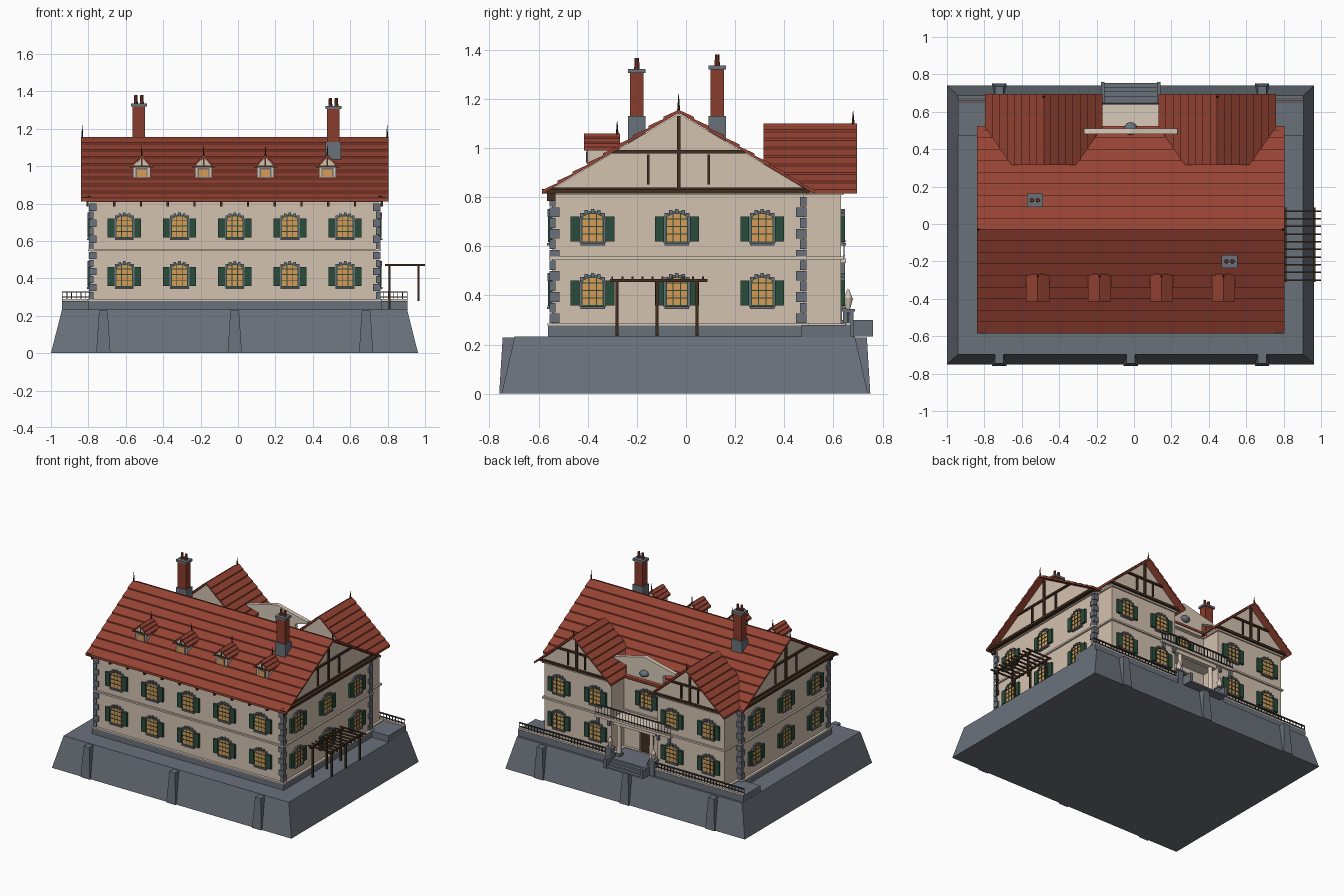
import bpy
import bmesh
from math import radians, pi, sin, cos
from mathutils import Matrix, Vector

default_cube = bpy.data.objects.get("Cube")
if default_cube:
    bpy.data.objects.remove(default_cube, do_unlink=True)


def material(name, *srgb):
    linear = [(c / 255 / 12.92) if c < 11 else ((c / 255 + 0.055) / 1.055) ** 2.4 for c in srgb]
    mat = bpy.data.materials.new(name)
    mat.use_nodes = True
    mat.diffuse_color = (*linear, 1)
    mat.node_tree.nodes["Principled BSDF"].inputs["Base Color"].default_value = (*linear, 1)
    return mat


ROOF = material("roof red", 150, 67, 51)
BRICK = material("brick red", 138, 60, 45)
CREAM = material("cream plaster", 212, 194, 176)
TRIM = material("pale trim", 218, 203, 186)
STONE = material("grey stone", 106, 113, 123)
TIMBER = material("dark timber", 66, 46, 32)
GREEN = material("shutter green", 42, 76, 60)
GLASS = material("amber glass", 216, 156, 88)
IRON = material("dark iron", 62, 62, 64)

CX, CY = -0.0175, -0.033      # house centre
HX, HY = 0.77, 0.513          # half size of main walls
Z0, Z1 = 0.28, 0.825          # wall foot and eaves
FRONT, RIGHT, BACK, LEFT = 0, 90, 180, -90
WORLD = Matrix.Identity(4)
parts = {}


def at(x, y, z=0, angle=0):
    return Matrix.Translation((x, y, z)) @ Matrix.Rotation(radians(angle), 4, 'Z')


def part(name, mat):
    return parts.setdefault(name, (bmesh.new(), mat))[0]


def block(name, mat, xs, ys, zs, m=WORLD, inset=(0, 0)):
    """Box between limits; the top may be drawn in to make a frustum."""
    bm = part(name, mat)
    verts = bmesh.ops.create_cube(bm, size=1)["verts"]
    for v in verts:
        top = v.co.z > 0
        dx, dy = inset if top else (0, 0)
        x = xs[1] - dx if v.co.x > 0 else xs[0] + dx
        y = ys[1] - dy if v.co.y > 0 else ys[0] + dy
        v.co = m @ Vector((x, y, zs[top]))


def prism(name, mat, outline, depth, m=WORLD):
    """Outline in local x and z, pushed out along local -y."""
    bm = part(name, mat)
    near = [bm.verts.new(m @ Vector((x, -depth, z))) for x, z in outline]
    far = [bm.verts.new(m @ Vector((x, 0, z))) for x, z in outline]
    faces = [bm.faces.new(near), bm.faces.new(far[::-1])]
    for i in range(len(near)):
        j = (i + 1) % len(near)
        faces.append(bm.faces.new((near[j], near[i], far[i], far[j])))
    bmesh.ops.recalc_face_normals(bm, faces=faces)


def post(name, mat, x, y, z0, z1, r0, r1=None, sides=10):
    bmesh.ops.create_cone(part(name, mat), cap_ends=True, segments=sides, radius1=r0,
                          radius2=r0 if r1 is None else r1, depth=z1 - z0,
                          matrix=Matrix.Translation((x, y, (z0 + z1) / 2)))


def tiled_roof(name, half, eave, ridge, rows, length, m, lift=0.009):
    """Gable roof with stepped tile courses."""
    side = []
    for i in range(rows):
        low, high = i / rows, (i + 1) / rows
        side.append((half * (1 - low), eave + (ridge - eave) * low + lift))
        side.append((half * (1 - high), eave + (ridge - eave) * high))
    mirrored = [(-x, z) for x, z in side[-2::-1]]
    under = [(-half, eave - 0.008), (0, ridge - 0.012), (half, eave - 0.008)]
    prism(name, ROOF, side + mirrored + under, length, m)


def gable(name, half, z0, z1, m, framed=True):
    """Plaster triangle with timber framing."""
    prism(name + "_wall", CREAM, [(-half, z0), (half, z0), (0, z1)], 0.025, m)
    if not framed:
        return
    out, collar = (-0.037, -0.02), z0 + (z1 - z0) * 0.51
    wide = half * 0.51
    frame = name + "_timber"
    block(frame, TIMBER, (-half, half), out, (z0, z0 + 0.018), m)
    block(frame, TIMBER, (-wide, wide), out, (collar - 0.007, collar + 0.007), m)
    block(frame, TIMBER, (-0.007, 0.007), out, (z0, z1 - 0.01), m)
    for s in (-1, 1):
        x = s * half * 0.23
        block(frame, TIMBER, (x - 0.005, x + 0.005), out, (z0 + 0.03, collar - 0.01), m)


def arch(w, low, spring, rise):
    curve = [(w * cos(a * pi / 6), spring + rise * sin(a * pi / 6)) for a in range(7)]
    return [(-w, low), (w, low)] + curve


def window(m):
    """Arched window with stone surround, glazing bars and shutters."""
    prism("window_surrounds", STONE, arch(0.054, -0.062, 0.036, 0.034), 0.008, m)
    prism("window_frames", GREEN, arch(0.046, -0.06, 0.036, 0.026), 0.011, m)
    prism("window_glass", GLASS, arch(0.041, -0.055, 0.036, 0.021), 0.013, m)
    for x in (-0.015, 0.015):
        block("window_bars", GREEN, (x - 0.002, x + 0.002), (-0.016, 0), (-0.058, 0.055), m)
    for z in (-0.025, 0.005, 0.035):
        block("window_bars", GREEN, (-0.043, 0.043), (-0.016, 0), (z - 0.002, z + 0.002), m)
    block("window_sills", STONE, (-0.05, 0.05), (-0.02, 0), (-0.071, -0.061), m)
    for i in range(5):
        a = pi * (i + 1) / 6
        x, z = 0.05 * cos(a), 0.036 + 0.033 * sin(a)
        block("window_keystones", STONE, (x - 0.007, x + 0.007), (-0.017, 0), (z - 0.008, z + 0.008), m)
    for s in (-1, 1):
        x = s * 0.071
        block("shutters", GREEN, (x - 0.018, x + 0.018), (-0.016, 0), (-0.056, 0.046), m)


def storeys(x, y, angle):
    for z in (0.415, 0.675):
        window(at(x, y, z, angle))


def railing(name, x0, x1, y, z0, z1):
    block(name, IRON, (x0, x1), (y - 0.005, y + 0.005), (z1 - 0.007, z1), WORLD)
    block(name, IRON, (x0, x1), (y - 0.003, y + 0.003), (z0 + 0.01, z0 + 0.015), WORLD)
    count = round((x1 - x0) / 0.025)
    for i in range(count + 1):
        x = x0 + (x1 - x0) * i / count
        block(name, IRON, (x - 0.002, x + 0.002), (y - 0.002, y + 0.002), (z0, z1), WORLD)


# Sloping stone base with buttresses
block("base", STONE, (-1, 0.963), (-0.75, 0.74), (0, 0.233), inset=(0.059, 0.053))
for x in (-0.72, CX, 0.685):
    block("buttresses", STONE, (x - 0.038, x + 0.038), (-0.76, -0.6), (0, 0.228), inset=(0.015, 0.014))
    block("buttresses", STONE, (x - 0.038, x + 0.038), (0.6, 0.75), (0, 0.228), inset=(0.015, 0.014))

# Walls, plinth and moulded courses for the main house and two rear wings
WINGS = ((-0.4825, 0.275), (0.445, 0.275))
volumes = [(CX - HX, CX + HX, CY - HY, CY + HY)]
volumes += [(x - w, x + w, 0.4, 0.63) for x, w in WINGS]
for x0, x1, y0, y1 in volumes:
    block("walls", CREAM, (x0, x1), (y0, y1), (0.235, Z1))
    for name, mat, g, zs in (("plinth", STONE, 0.015, (0.233, 0.278)), ("courses", TRIM, 0.018, (0.278, 0.286)),
                             ("courses", TRIM, 0.012, (0.546, 0.558)), ("courses", TRIM, 0.01, (0.808, 0.82))):
        block(name, mat, (x0 - g, x1 + g), (y0 - g, y1 + g), zs)

# Alternating corner stones
for sx in (-1, 1):
    for sy in (-1, 1):
        for i in range(12):
            a, b = (0.042, 0.026) if i % 2 else (0.026, 0.042)
            x, y, z = CX + sx * (HX + 0.01), CY + sy * (HY + 0.01), 0.288 + i * 0.043
            block("quoins", STONE, sorted((x, x - sx * a)), sorted((y, y - sy * b)), (z, z + 0.039))

# Windows on every side
for i in range(5):
    storeys(CX + (i - 2) * 0.295, CY - HY, FRONT)
for y in (-0.38, -0.037, 0.31):
    storeys(CX + HX, y, RIGHT)
    storeys(CX - HX, y, LEFT)
for x, w in WINGS:
    for s in (-0.15, 0.15):
        storeys(x + s, 0.63, BACK)
window(at(CX, CY + HY, 0.675, BACK))

# Main roof, gables, rafter tails
tiled_roof("main_roof", 0.555, 0.82, 1.155, 9, 1.645, at(-0.84, -0.03, 0, RIGHT))
for name, s, angle in (("right_gable", 1, RIGHT), ("left_gable", -1, LEFT)):
    gable(name, 0.535, 0.822, 1.14, at(CX + s * (HX - 0.02), -0.03, 0, angle))
    block("end_plates", TIMBER, sorted((CX + s * HX, CX + s * (HX + 0.04))), (-0.585, 0.5), (0.815, 0.833))
    post("ridge_finials", TIMBER, CX + s * 0.815, -0.03, 1.14, 1.22, 0.007, 0.001, 6)
for i in range(12):
    x = CX + (i - 5.5) * 0.143
    block("rafter_tails", TIMBER, (x - 0.006, x + 0.006), (-0.565, -0.53), (0.785, 0.822))

# Wing roofs with gables at both ends
for x, w in WINGS:
    tiled_roof("wing_roofs", 0.315, 0.822, 1.1, 8, 0.38, at(x, 0.695))
    gable("wing_gables", 0.3, 0.822, 1.087, at(x, 0.615, 0, BACK))
    gable("wing_inner_gables", 0.3, 0.822, 1.087, at(x, 0.355), False)
    post("ridge_finials", TIMBER, x, 0.68, 1.09, 1.15, 0.007, 0.001, 6)

# Dormers
for i in range(4):
    x = -0.515 + i * 0.331
    m = at(x, -0.4)
    block("dormer_walls", CREAM, (x - 0.046, x + 0.046), (-0.4, -0.26), (0.91, 1.0))
    prism("dormer_walls", CREAM, [(-0.05, 0.998), (0.05, 0.998), (0, 1.046)], 0.004, m)
    block("dormer_timber", TIMBER, (-0.055, 0.055), (-0.008, 0), (0.993, 1.003), m)
    block("dormer_timber", TIMBER, (-0.004, 0.004), (-0.008, 0), (1.0, 1.045), m)
    block("dormer_frames", STONE, (-0.032, 0.032), (-0.004, 0), (0.937, 0.99), m)
    block("dormer_glass", GLASS, (-0.025, 0.025), (-0.007, 0), (0.942, 0.983), m)
    tiled_roof("dormer_roofs", 0.062, 0.997, 1.058, 3, 0.147, at(x, -0.268), 0.006)
    post("dormer_finials", TIMBER, x, -0.28, 1.05, 1.11, 0.006, 0.001, 6)

# Chimneys
for x, y, top in ((-0.53, 0.127, 1.34), (0.51, -0.2, 1.325)):
    for name, mat, w, d, z0, z1 in (("chimney_bases", STONE, 0.042, 0.035, 0.96, 1.13),
                                    ("chimney_shafts", BRICK, 0.034, 0.028, 1.13, top - 0.02),
                                    ("chimney_caps", STONE, 0.043, 0.035, top - 0.02, top - 0.004)):
        block(name, mat, (x - w, x + w), (y - d, y + d), (z0, z1))
    for s in (-1, 1):
        post("chimney_pots", BRICK, x + s * 0.016, y, top - 0.005, top + 0.04, 0.011, 0.009)

# Rear terrace, kerb, railings and steps
block("terrace", STONE, (-0.94, 0.905), (0.47, 0.672), (0.23, 0.28))
for x0, x1 in ((-0.94, -0.21), (0.175, 0.905)):
    block("terrace_kerb", TRIM, (x0, x1), (0.65, 0.67), (0.278, 0.29))
    railing("terrace_railing", x0, x1, 0.66, 0.288, 0.33)
for i in range(4):
    block("steps", STONE, (-0.16, 0.125), (0.66, 0.685 + i * 0.023), (0.233, 0.28 - i * 0.012))
for x in (-0.167, 0.132):
    block("step_cheeks", STONE, (x - 0.01, x + 0.01), (0.65, 0.76), (0.233, 0.3))
for x in (-0.195, 0.16):
    block("pedestals", STONE, (x - 0.022, x + 0.022), (0.638, 0.682), (0.233, 0.335))
    block("pedestals", STONE, (x - 0.027, x + 0.027), (0.633, 0.687), (0.335, 0.345))
    post("urns", TRIM, x, 0.66, 0.345, 0.39, 0.008, 0.02)
    post("urns", TRIM, x, 0.66, 0.39, 0.425, 0.016, 0.004)

# Entrance porch with columns and balcony
block("balcony_floor", TRIM, (-0.33, 0.295), (0.47, 0.65), (0.532, 0.55))
railing("balcony_railing", -0.325, 0.29, 0.643, 0.55, 0.625)
block("porch_beam", TRIM, (-0.19, 0.155), (0.6, 0.635), (0.505, 0.532))
for x in (-0.15, 0.115):
    post("porch_columns", TRIM, x, 0.618, 0.28, 0.51, 0.017, 0.014, 12)
    block("column_blocks", STONE, (x - 0.022, x + 0.022), (0.596, 0.64), (0.28, 0.3))
for x in (-0.31, -0.22, 0.185, 0.275):
    block("balcony_brackets", STONE, (x - 0.009, x + 0.009), (0.62, 0.646), (0.49, 0.532))
block("door_surround", STONE, (-0.075, 0.04), (0.47, 0.49), (0.28, 0.49))
block("door", TIMBER, (-0.06, 0.025), (0.47, 0.496), (0.28, 0.475))

# Rear pediment over the porch
prism("rear_pediment", TRIM, [(-0.15, 0.8), (0.15, 0.8), (0.15, 0.9), (0.25, 0.925), (0.25, 0.94), (0.12, 0.97),
                              (0, 1.0), (-0.12, 0.97), (-0.25, 0.94), (-0.25, 0.925), (-0.15, 0.9)],
      0.03, at(CX, 0.48, 0, BACK))
ball = Matrix.Translation((CX, 0.51, 0.88)) @ Matrix.Diagonal((1, 1, 0.7, 1))
bmesh.ops.create_uvsphere(part("pediment_boss", STONE), u_segments=12, v_segments=8, radius=0.035, matrix=ball)

# Pergola on the right side
for x in (0.81, 0.965):
    block("pergola_beams", TIMBER, (x - 0.006, x + 0.006), (-0.31, 0.088), (0.455, 0.467))
    for y in (-0.28, -0.118, 0.045):
        block("pergola_posts", TIMBER, (x - 0.006, x + 0.006), (y - 0.006, y + 0.006), (0.235 if x < 0.9 else 0.28, 0.457))
for i in range(10):
    y = -0.3 + i * 0.041
    block("pergola_slats", TIMBER, (0.785, 1.0), (y - 0.004, y + 0.004), (0.466, 0.476))

# Turn the collected parts into objects
for name, (bm, mat) in parts.items():
    mesh = bpy.data.meshes.new(name)
    bm.to_mesh(mesh)
    bm.free()
    mesh.materials.append(mat)
    bpy.context.scene.collection.objects.link(bpy.data.objects.new(name, mesh))
